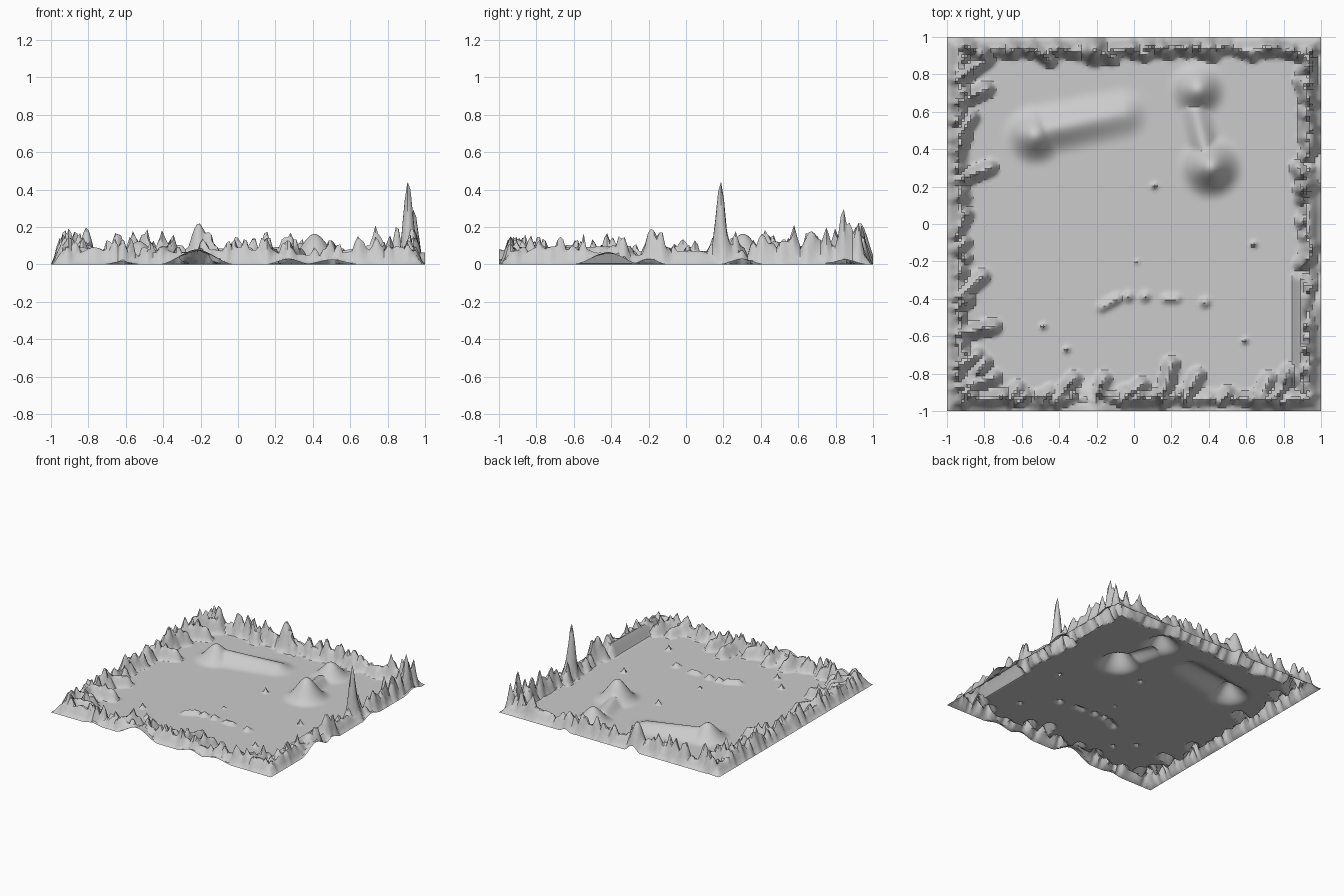
import bpy, bmesh, math, random
from mathutils import Vector, noise

random.seed(7)
N = 128
height = [[0.0] * (N + 1) for _ in range(N + 1)]


def co(i):
    return -1 + 2 * i / N


def smooth(t):
    t = max(0.0, min(1.0, t))
    return t * t * (3 - 2 * t)


def stroke(a, b, h0, h1, r, sharp=1.0):
    """Raise a tapered ridge (or a peak when a == b) into the terrain."""
    ax, ay = a
    dx, dy = b[0] - ax, b[1] - ay
    L = dx * dx + dy * dy
    lo = lambda p, q: max(0, int((min(p, q) - r + 1) * N / 2))
    hi = lambda p, q: min(N, int((max(p, q) + r + 1) * N / 2) + 1)
    for i in range(lo(ax, b[0]), hi(ax, b[0]) + 1):
        for j in range(lo(ay, b[1]), hi(ay, b[1]) + 1):
            px, py = co(i) - ax, co(j) - ay
            t = max(0, min(1, (px * dx + py * dy) / L)) if L else 0
            d = math.hypot(px - t * dx, py - t * dy)
            if d < r:
                z = (h0 + (h1 - h0) * t) * smooth(1 - d / r) ** sharp
                height[i][j] = max(height[i][j], z)


def peak(x, y, h, r, sharp=1.0):
    stroke((x, y), (x, y), h, h, r, sharp)


# continuous rim around the map
for i in range(N + 1):
    for j in range(N + 1):
        x, y = co(i), co(j)
        d = 1 - max(abs(x), abs(y))
        if d < 0.17:
            n = noise.noise(Vector((x * 9, y * 9, 3)))
            w = 0.12 + 0.03 * n
            z = (0.07 + 0.045 * n) * smooth(d / 0.07) * (1 - smooth((d - w + 0.05) / 0.05))
            height[i][j] = max(0, z)

# spurs reaching inwards: (position along the side, reach, height)
left = [(-.82, .29, .1), (-.7, .2, .1), (-.55, .29, .1), (-.4, .15, .11), (-.28, .23, .09),
        (-.1, .13, .11), (.05, .14, .1), (.18, .12, .1), (.3, .27, .1), (.47, .13, .12),
        (.57, .17, .12), (.72, .25, .12), (.88, .25, .13)]
right = [(-.8, .17, .08), (-.65, .13, .1), (-.3, .12, .1), (-.12, .08, .12), (.3, .16, .12),
         (.46, .1, .13), (.6, .12, .13), (.76, .14, .15), (.9, .11, .14)]
front = [(-.8, .3, .1), (-.62, .16, .1), (-.45, .14, .08), (-.32, .21, .1), (-.16, .21, .09),
         (.04, .18, .1), (.2, .29, .1), (.34, .23, .1), (.5, .12, .09), (.72, .21, .08), (.83, .25, .1)]
back = [(-.82, .14, .13), (-.6, .1, .11), (-.45, .16, .12), (-.3, .12, .12), (-.12, .15, .12),
        (.1, .08, .1), (.3, .07, .1), (.5, .07, .1), (.8, .1, .11)]
sides = [(left, lambda t, d: (-1 + d, t)), (right, lambda t, d: (1 - d, t)),
         (front, lambda t, d: (t, -1 + d)), (back, lambda t, d: (t, 1 - d))]
for spurs, at in sides:
    for t, reach, h in spurs:
        slant = random.uniform(0.03, 0.12)
        tip = max(reach - 0.04, 0.05)
        stroke(at(t - slant, 0.055), at(t, tip), h, h * 0.85, 0.052, 0.8)
        # crags along the spur
        for k in range(2):
            f = random.random() * 0.8
            peak(*at(t - slant * (1 - f), 0.06 + (tip - 0.06) * f), h * random.uniform(1.2, 1.65), 0.048)
    # scattered small crags
    for k in range(22):
        t = -0.95 + 1.9 * (k + random.random()) / 22
        peak(*at(t, random.uniform(0.05, 0.1)), random.uniform(0.08, 0.155), random.uniform(0.045, 0.06))

# tall crags
for x, y, h, r in [(.91, .185, .45, .06), (.94, .84, .3, .055), (-.81, .91, .2, .07), (-.21, .93, .225, .1),
                   (-.56, .93, .19, .05), (-.65, .93, .18, .06), (.15, .94, .18, .06), (.28, .94, .17, .06),
                   (.4, .94, .15, .08), (.735, .94, .21, .045), (.85, .92, .21, .05), (.93, -.19, .2, .06),
                   (.92, -.55, .17, .03), (-.41, .93, .16, .05), (.94, .75, .2, .05), (.95, .92, .23, .045)]:
    peak(x, y, h, r)
stroke((.895, -.3), (.895, -.8), .1, .09, .06)

# lifted spots of the outer edge
for x, y, h, r in [(-.22, -1, .08, .2), (.27, -1, .03, .12), (.5, -1, .025, .15), (-.62, -1, .015, .1),
                   (1, -.42, .065, .18), (1, -.2, .03, .1), (1, .3, .03, .12), (1, .85, .025, .12)]:
    peak(x, y, h, r)

# rounded hills on the plain
stroke((-.53, .49), (-.06, .59), .085, .05, .17, 1.5)
peak(-.53, .475, .125, .19, 1.5)
stroke((.4, .31), (.33, .6), .08, .045, .11, 1.4)
peak(.41, .305, .165, .2, 1.5)
peak(.34, .72, .115, .18, 1.5)

# low broken ridge and isolated stones
stroke((-.17, -.445), (-.09, -.4), .03, .035, .04)
stroke((.17, -.4), (.23, -.4), .025, .025, .035)
for x, y in [(-.03, -.39), (.06, -.39), (.38, -.42)]:
    peak(x, y, .035, .04)
for x, y in [(.109, .203), (.641, -.109), (-.484, -.547), (-.359, -.672), (.594, -.625)]:
    peak(x, y, .045, .02, .7)
peak(.016, -.203, .02, .018)

# terrain sheet
bm = bmesh.new()
bmesh.ops.create_grid(bm, x_segments=N, y_segments=N, size=1)
for v in bm.verts:
    v.co.z = height[round((v.co.x + 1) * N / 2)][round((v.co.y + 1) * N / 2)]
me = bpy.data.meshes.new("terrain")
bm.to_mesh(me)
bm.free()
terrain = bpy.data.objects.new("terrain", me)
bpy.context.collection.objects.link(terrain)
bpy.context.view_layer.objects.active = terrain
terrain.select_set(True)
bpy.ops.object.shade_smooth_by_angle(angle=math.radians(40))
